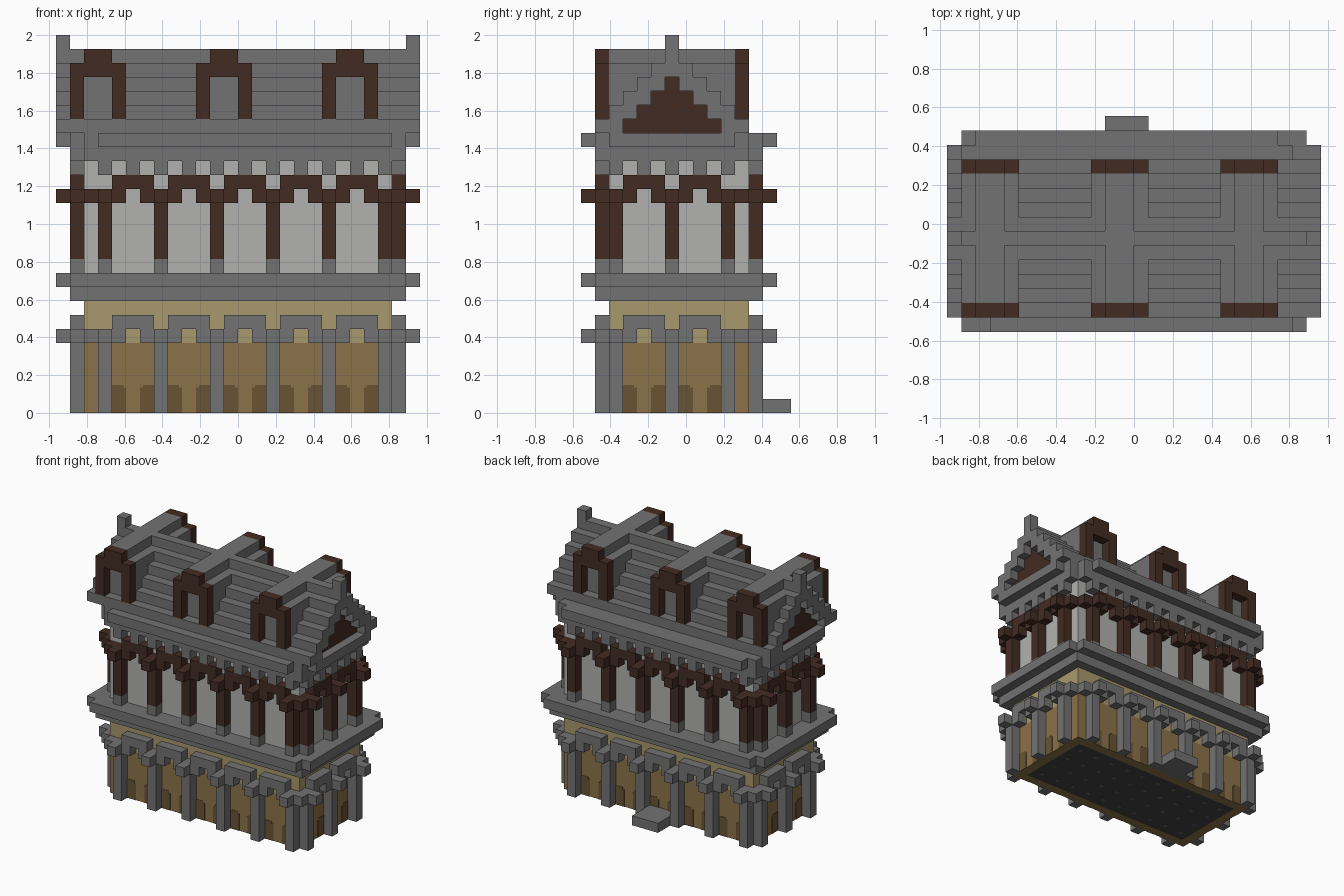
import bpy
import bmesh

U = 2 / 27          # one block
WX, WY = 11, 5      # half size of the walls in blocks

if "Cube" in bpy.data.objects:
    bpy.data.objects.remove(bpy.data.objects["Cube"])


def material(name, r, g, b):
    m = bpy.data.materials.new(name)
    m.use_nodes = True
    m.diffuse_color = (r, g, b, 1)
    m.node_tree.nodes["Principled BSDF"].inputs["Base Color"].default_value = (r, g, b, 1)
    return m


STONE = material("grey stone", .17, .17, .17)
WOOD = material("dark wood", .055, .025, .016)
PLASTER = material("pale plaster", .44, .44, .43)
TAN = material("tan wall", .26, .17, .065)
SAND = material("light sand wall", .39, .32, .15)
SHADE = material("brown wall patch", .14, .088, .034)
FLOOR = material("dark floor", .055, .055, .062)
STUD = material("floor stud grey", .11, .11, .11)


def part(name, mat, boxes):
    """Joins boxes (x0, x1, y0, y1, z0, z1), in blocks, into one object."""
    bm = bmesh.new()
    for b in boxes:
        cube = bmesh.ops.create_cube(bm, size=1)["verts"]
        for v in cube:
            for i in range(3):
                lo, hi = sorted(b[2 * i:2 * i + 2])
                v.co[i] = (hi if v.co[i] > 0 else lo) * U
            v.co.y -= U / 2
    mesh = bpy.data.meshes.new(name)
    bm.to_mesh(mesh)
    bm.free()
    mesh.materials.append(mat)
    ob = bpy.data.objects.new(name, mesh)
    bpy.context.collection.objects.link(ob)
    return ob


def facade(side, a, b, d0, d1, z0, z1):
    """Box from a to b along a wall and d0 to d1 outward from it."""
    if side == "front":
        return (a, b, -WY - d0, -WY - d1, z0, z1)
    if side == "back":
        return (-a, -b, WY + d0, WY + d1, z0, z1)
    if side == "right":
        return (WX + d0, WX + d1, a, b, z0, z1)
    return (-WX - d0, -WX - d1, -a, -b, z0, z1)


# side, start of first pillar, number of pillars
SIDES = [("front", -10, 6), ("right", -5, 3), ("back", -10, 6), ("left", -5, 3)]


def pillars(z0, z1):
    return [facade(s, a + 4 * k, a + 4 * k + 1, 0, 1, z0, z1)
            for s, a, n in SIDES for k in range(n)]


def arcade(z):
    """Cross-shaped capitals with arch blocks between them."""
    out = []
    for s, a, n in SIDES:
        for k in range(n):
            p = a + 4 * k
            out.append(facade(s, p - 1, p + 2, 0, 1, z, z + 1))
            out.append(facade(s, p, p + 1, 1, 2, z, z + 1))
            if k < n - 1:
                out.append(facade(s, p + 1, p + 4, 0, 1, z + 1, z + 2))
    return out


def core(z0, z1, x=WX, y=WY):
    return (-x, x, -y, y, z0, z1)


# Walls
part("ground_wall", TAN, [core(.1, 5), (-11, 11, -5, -4, 0, 1), (-11, 11, 4, 5, 0, 1),
                          (-11, -10, -4, 4, 0, 1), (10, 11, -4, 4, 0, 1)])
part("frieze_wall", SAND, [core(5, 8)])
part("upper_wall", PLASTER, [core(10, 18)])

# Floor underside with studs
part("floor", FLOOR, [core(.03, .3, 10, 4)])
part("floor_studs", STUD, [(x - .25, x + .25, y - .25, y + .25, 0, .1)
                           for x in range(-9, 10, 2) for y in range(-3, 4, 2)])

# Dark patches at the foot of the wall, with the inner top corner stepped
patches = []
for s, a, n in SIDES:
    for k in range(n - 1):
        p = a + 4 * k
        for outer, step in ((p + 1, 1), (p + 4, -1)):
            patches.append(facade(s, outer, outer + step, 0, .04, 0, 1.8))
            patches.append(facade(s, outer, outer + .8 * step, 0, .04, 1.8, 2))
part("wall_patches", SHADE, patches)

# Ground floor pillars and arches, back step
part("ground_pillars", STONE, pillars(0, 5))
part("ground_arches", STONE, arcade(5))
part("back_step", STONE, [(-2, 1, 5, 8, 0, 1)])

# Ledge between the floors
part("middle_ledge", STONE, [core(8, 10, 12, 6), core(9, 10, 13, 6), core(9, 10, 12, 7)])

# Upper floor pillars and arches
part("pillar_bases", STONE, pillars(10, 11))
part("upper_pillars", WOOD, pillars(11, 15))
part("upper_arches", WOOD, arcade(15))

# Cornice with dentils and eave
cornice = [core(18, 20)]
for s, a, n in SIDES:
    end = a + 4 * n - 3
    cornice += [facade(s, d, d + 1, 0, 1, 17, 18) for d in range(a, end, 2)]
    cornice.append(facade(s, a - 1, end + 1, 0, 1, 18, 20))
    cornice.append(facade(s, a, end, 1, 2, 19, 20))
part("cornice", STONE, cornice)

# Stepped roof, with a framed recess in each gable
roof, panels = [], []
for k in range(6):
    z = 20 + k
    roof.append((-12, 12, k - 6, 5 - k, z, z + 1))
    for s in (-1, 1):
        if k < 4:
            roof += [(12 * s, 13 * s, k - 6, k - 4, z, z + 1),
                     (12 * s, 13 * s, 3 - k, 5 - k, z, z + 1)]
            panels.append((12 * s, 12.1 * s, k - 4, 3 - k, z, z + 1))
        else:
            roof.append((12 * s, 13 * s, k - 6, 5 - k, z, z + 1))
part("roof", STONE, roof)
part("gable_panels", WOOD, panels)
part("roof_finials", STONE, [(x, x + 1, -1, 0, 26, 27) for x in (-13, 12)])

# Dormers running through the roof, with wooden frames at both ends
bodies, frames = [], []
for x in (-12, -3, 6):
    bodies += [(x, x + 4, -5, 4, 21, 25), (x + 1, x + 3, -5, 4, 25, 26)]
    for y in (-6, 4):
        frames += [(x, x + 1, y, y + 1, 21, 24), (x + 3, x + 4, y, y + 1, 21, 24),
                   (x, x + 4, y, y + 1, 24, 25), (x + 1, x + 3, y, y + 1, 25, 26)]
part("dormer_bodies", STONE, bodies)
part("dormer_frames", WOOD, frames)
